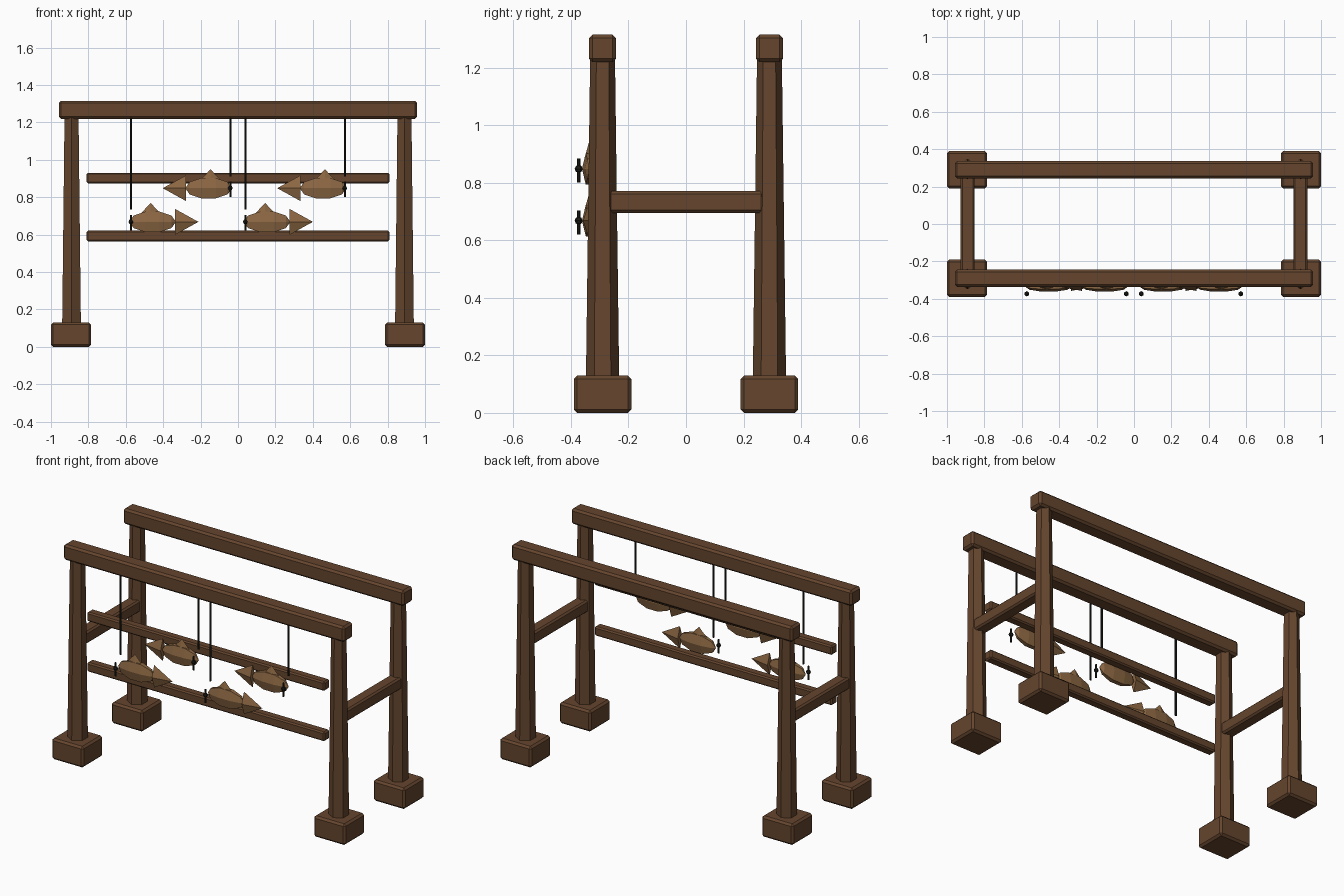
import bpy
from math import pi

if "Cube" in bpy.data.objects:
    bpy.data.objects.remove(bpy.data.objects["Cube"])


def material(name, rgb):
    m = bpy.data.materials.new(name)
    m.diffuse_color = (*rgb, 1)
    m.use_nodes = True
    m.node_tree.nodes["Principled BSDF"].inputs["Base Color"].default_value = m.diffuse_color
    return m


WOOD = material("wood", (0.13, 0.06, 0.027))
FISH = material("dried_fish", (0.26, 0.135, 0.055))
CORD = material("cord", (0.012, 0.012, 0.01))


def finish(name, mat):
    o = bpy.context.object
    o.name = name
    o.data.materials.append(mat)
    return o


def beam(name, loc, size, bevel=0.012):
    bpy.ops.mesh.primitive_cube_add(size=1, location=loc)
    o = finish(name, WOOD)
    o.scale = size
    bpy.ops.object.transform_apply(location=False, rotation=False, scale=True)
    b = o.modifiers.new("bevel", 'BEVEL')
    b.width = bevel
    b.segments = 1


def cone(name, mat, sides, r1, r2, depth, loc, rot=(0, 0, 0), scale=(1, 1, 1)):
    bpy.ops.mesh.primitive_cone_add(vertices=sides, radius1=r1, radius2=r2,
                                    depth=depth, location=loc, rotation=rot)
    o = finish(name, mat)
    bpy.ops.object.transform_apply(location=False, rotation=True, scale=False)
    o.scale = scale
    return o


# Feet, tapered six-sided posts and top beams
for sy, row in ((-1, "front"), (1, "back")):
    for sx, side in ((-1, "left"), (1, "right")):
        beam(f"{row}_{side}_foot", (sx * 0.8925, sy * 0.29, 0.065), (0.215, 0.2, 0.13))
        cone(f"{row}_{side}_post", WOOD, 6, 0.058, 0.043, 1.15,
             (sx * 0.89, sy * 0.29, 0.675))
    beam(f"{row}_top_beam", (0, sy * 0.29, 1.267), (1.915, 0.093, 0.096))

# Side braces
for sx, side in ((-1, "left"), (1, "right")):
    beam(f"{side}_brace", (sx * 0.89, 0, 0.733), (0.076, 0.54, 0.075), 0.01)

# Front hanging rails
for z, level in ((0.592, "lower"), (0.902, "upper")):
    beam(f"{level}_rail", (0, -0.29, z), (1.62, 0.055, 0.057), 0.008)


# Fish: d is the direction the tail points along x
def fish(n, x, z, d, cord_end):
    y = -0.335
    bpy.ops.mesh.primitive_uv_sphere_add(segments=6, ring_count=5, radius=1,
                                         location=(x + d * 0.01, y, z),
                                         rotation=(0, pi / 2, 0))
    body = finish(f"fish_body_{n}", FISH)
    bpy.ops.object.transform_apply(location=False, rotation=True, scale=False)
    body.scale = (0.125, 0.028, 0.066)
    cone(f"fish_tail_{n}", FISH, 4, 0.069, 0, 0.125, (x + d * 0.193, y, z),
         (0, d * pi / 2, 0), (1, 0.33, 1))
    cone(f"fish_fin_{n}", FISH, 4, 0.058, 0, 0.062, (x, y, z + 0.07),
         (0, 0, 0), (1, 0.3, 1))
    # Cord from the top beam, and the hook at the mouth
    hx = x - d * 0.106
    cone(f"cord_{n}", CORD, 6, 0.006, 0.006, 1.25 - cord_end,
         (hx, -0.325, (1.25 + cord_end) / 2))
    cone(f"hook_{n}", CORD, 6, 0.006, 0.006, 0.083, (hx, -0.373, z - 0.006))
    bpy.ops.mesh.primitive_uv_sphere_add(segments=6, ring_count=4, radius=0.014,
                                         location=(hx, -0.373, z))
    finish(f"hook_knot_{n}", CORD)


fish(1, -0.467, 0.668, 1, 0.735)
fish(2, 0.145, 0.668, 1, 0.735)
fish(3, -0.147, 0.848, -1, 0.91)
fish(4, 0.465, 0.848, -1, 0.91)
